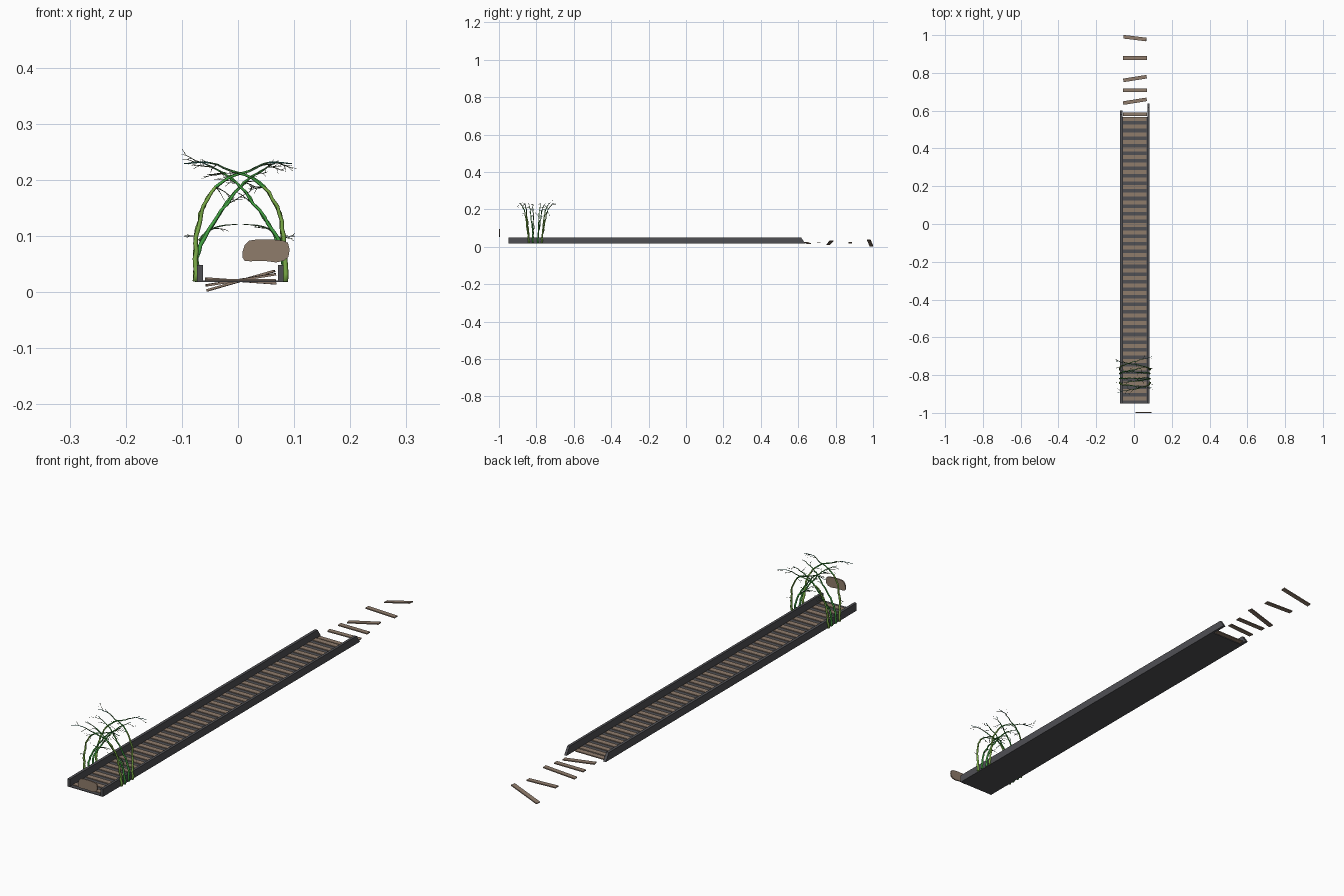
import bpy, bmesh, math, random
from mathutils import Vector, Matrix

if "Cube" in bpy.data.objects:
    bpy.data.objects.remove(bpy.data.objects["Cube"])

random.seed(11)

def mat(name, rgb):
    m = bpy.data.materials.new(name)
    m.diffuse_color = (*rgb, 1)
    m.use_nodes = True
    m.node_tree.nodes["Principled BSDF"].inputs["Base Color"].default_value = m.diffuse_color
    return m

WOOD = mat("weathered wood", (0.275, 0.2, 0.148))
STEEL = mat("dark grey", (0.08, 0.08, 0.088))
LIGHT = mat("light green", (0.22, 0.46, 0.07))
GREEN = mat("deep green", (0.06, 0.40, 0.06))
DARK = mat("dark green", (0.05, 0.16, 0.05))
TEAL = mat("teal tip", (0.04, 0.22, 0.18))
TWIG = mat("dark twig", (0.07, 0.10, 0.05))

def finish(name, bm, mats):
    bmesh.ops.recalc_face_normals(bm, faces=bm.faces)
    me = bpy.data.meshes.new(name)
    bm.to_mesh(me)
    bm.free()
    for m in mats:
        me.materials.append(m)
    ob = bpy.data.objects.new(name, me)
    bpy.context.collection.objects.link(ob)
    return ob

def add_box(bm, centre, size, yaw=0, roll=0):
    m = (Matrix.Translation(centre) @ Matrix.Rotation(yaw, 4, 'Z')
         @ Matrix.Rotation(roll, 4, 'Y') @ Matrix.Diagonal((*size, 1)))
    bmesh.ops.create_cube(bm, size=1, matrix=m)

def box(name, lo, hi, m, slant=0):
    bm = bmesh.new()
    lo, hi = Vector(lo), Vector(hi)
    add_box(bm, (lo + hi) / 2, hi - lo)
    for v in bm.verts:  # broken end leans back towards the top
        if v.co.y > 0 and v.co.z > 0.03:
            v.co.y -= slant
    return finish(name, bm, [m])

# Deck trough: floor and two side walls of unequal length
box("deck_floor", (-0.072, -0.95, 0.018), (0.080, 0.567, 0.0205), STEEL)
box("left_wall", (-0.073, -0.95, 0.018), (-0.062, 0.60, 0.048), STEEL, 0.02)
box("right_wall", (0.071, -0.95, 0.018), (0.081, 0.637, 0.048), STEEL, 0.02)

# Fixed deck planks
bm = bmesh.new()
for i in range(38):
    add_box(bm, (0.004, -0.925 + i * 0.04, 0.0215), (0.126, 0.021, 0.004))
finish("deck_planks", bm, [WOOD])

# Loose planks drifting off the broken end: y, z, yaw, roll (degrees)
bm = bmesh.new()
for y, z, yaw, roll in [(0.580, 0.020, 0, 0), (0.650, 0.020, 9, 4), (0.709, 0.021, 0, 0),
                        (0.770, 0.022, 9, -9), (0.879, 0.021, 0, 2), (0.984, 0.0205, -7, -16)]:
    add_box(bm, (0.005, y, z), (0.126, 0.019, 0.004), math.radians(yaw), math.radians(roll))
finish("loose_planks", bm, [WOOD])

# Rounded sign board in front of the entrance
outline = [(0.008, 0.062), (0.012, 0.056), (0.022, 0.055), (0.045, 0.056), (0.068, 0.053),
           (0.082, 0.056), (0.090, 0.063), (0.092, 0.076), (0.089, 0.088), (0.080, 0.092),
           (0.060, 0.094), (0.035, 0.094), (0.020, 0.092), (0.012, 0.084), (0.008, 0.072)]
bm = bmesh.new()
f = bm.faces.new([bm.verts.new((x, -1.0, z)) for x, z in outline])
ext = bmesh.ops.extrude_face_region(bm, geom=[f])["geom"]
bmesh.ops.translate(bm, vec=(0, 0.005, 0), verts=[v for v in ext if isinstance(v, bmesh.types.BMVert)])
finish("sign_board", bm, [WOOD])

# Vines: tapered tubes along smooth, slightly wobbling paths
def smooth(pts, steps, wobble):
    p = [Vector(q) for q in pts]
    p = [2 * p[0] - p[1]] + p + [2 * p[-1] - p[-2]]
    out = []
    for i in range(1, len(p) - 2):
        a, b, c, d = p[i - 1:i + 3]
        for s in range(steps):
            t = s / steps
            q = 0.5 * (2 * b + (c - a) * t + (2 * a - 5 * b + 4 * c - d) * t**2
                       + (3 * b - a - 3 * c + d) * t**3)
            w = wobble if out else wobble * 0.2
            out.append(q + Vector([random.uniform(-w, w), random.uniform(-w, w), 0]))
    return out + [p[-2]]

def tube(bm, pts, r0, r1, colour, n=6):
    rings = []
    for i, p in enumerate(pts):
        d = (pts[min(i + 1, len(pts) - 1)] - pts[max(i - 1, 0)]).normalized()
        u = d.cross(Vector((0.15, 1, 0.1))).normalized()
        v = d.cross(u)
        r = r0 + (r1 - r0) * i / (len(pts) - 1)
        rings.append([bm.verts.new(p + r * (math.cos(k * math.tau / n) * u
                     + math.sin(k * math.tau / n) * v)) for k in range(n)])
    faces = [bm.faces.new(rings[0]), bm.faces.new(rings[-1])]
    for a, b in zip(rings, rings[1:]):
        faces += [bm.faces.new((a[k], a[(k + 1) % n], b[(k + 1) % n], b[k])) for k in range(n)]
    for f in faces:
        f.smooth = True
        f.material_index = colour(f.calc_center_median())

def twig(bm, start, direction, length, depth=1):
    pts = [start]
    for _ in range(4):
        direction = (direction + Vector([random.uniform(-0.22, 0.22) for _ in range(3)])).normalized()
        pts.append(pts[-1] + direction * length / 4)
    tube(bm, pts, 0.0011 if depth else 0.0006, 0.0003, lambda c: 4, 4)
    if depth:
        for k in (2, 3):
            side = (direction + Vector([random.uniform(-0.8, 0.8) for _ in range(3)])).normalized()
            twig(bm, pts[k], side, length * 0.4, depth - 1)

CX = 0.004
OUTER = [(-0.080, 0.019), (-0.079, 0.06), (-0.077, 0.10), (-0.070, 0.14), (-0.050, 0.178),
         (-0.022, 0.203), (0.015, 0.216), (0.055, 0.231), (0.10, 0.229)]
INNER = [(-0.080, 0.019), (-0.077, 0.06), (-0.066, 0.095), (-0.050, 0.122), (-0.024, 0.158),
         (0.000, 0.188), (0.022, 0.207), (0.045, 0.220), (0.065, 0.230)]
# profile, base y, top y, stem radius
STEMS = [(OUTER, -0.840, -0.880, 0.0050), (INNER, -0.818, -0.830, 0.0043),
         (INNER, -0.792, -0.765, 0.0043), (OUTER, -0.772, -0.715, 0.0047)]

for side, label in ((1, "left"), (-1, "right")):
    bm = bmesh.new()
    for prof, y0, y1, r in STEMS:
        n = len(prof) - 1
        base = 0 if prof is OUTER else 1
        reach = 0.92 if side > 0 else 1.0
        y1 += side * 0.012
        pts = smooth([(CX + side * x * (reach if x > 0.05 else 1), y0 + (y1 - y0) * (i / n)**1.3, z)
                      for i, (x, z) in enumerate(prof)], 3, 0.0022)

        def colour(c):
            if c.z > 0.218:
                return 3 if abs(c.x - CX) > 0.055 else 2
            return 1 if c.z > 0.19 else base
        tube(bm, pts, r, 0.0009, colour)
        # side twigs along the stem and in the crown
        spots = (0.24, 0.55, 0.68, 0.8, 0.9) if base == 0 else (0.5, 0.66, 0.78, 0.9)
        for t in spots:
            i = int(len(pts) * t)
            d = (pts[i + 1] - pts[i - 1]).normalized()
            out = Vector([random.uniform(-0.8, 0.8), random.uniform(-0.9, 0.9),
                          random.uniform(-0.5, 0.1)])
            length = random.uniform(0.022, 0.042)
            if t < 0.3:
                d, out, length = Vector((-side, 0, 0)), out * 0.3, 0.02
            if pts[i].z > 0.18:
                d.z *= 0.2
            twig(bm, pts[i], (d + out).normalized(), length)
    # thin creeper reaching into the arch
    y = -0.80 + side * 0.015
    low = smooth([(CX - side * 0.074, y, 0.092), (CX - side * 0.058, y + 0.004, 0.108),
                  (CX - side * 0.035, y, 0.118), (CX - side * 0.004, y - 0.004, 0.121)], 4, 0.001)
    tube(bm, low, 0.0022, 0.0006, lambda c: 2)
    twig(bm, low[6], Vector((side, 0.2, 0.1)), 0.025)
    finish(label + "_vines", bm, [LIGHT, GREEN, DARK, TEAL, TWIG])
